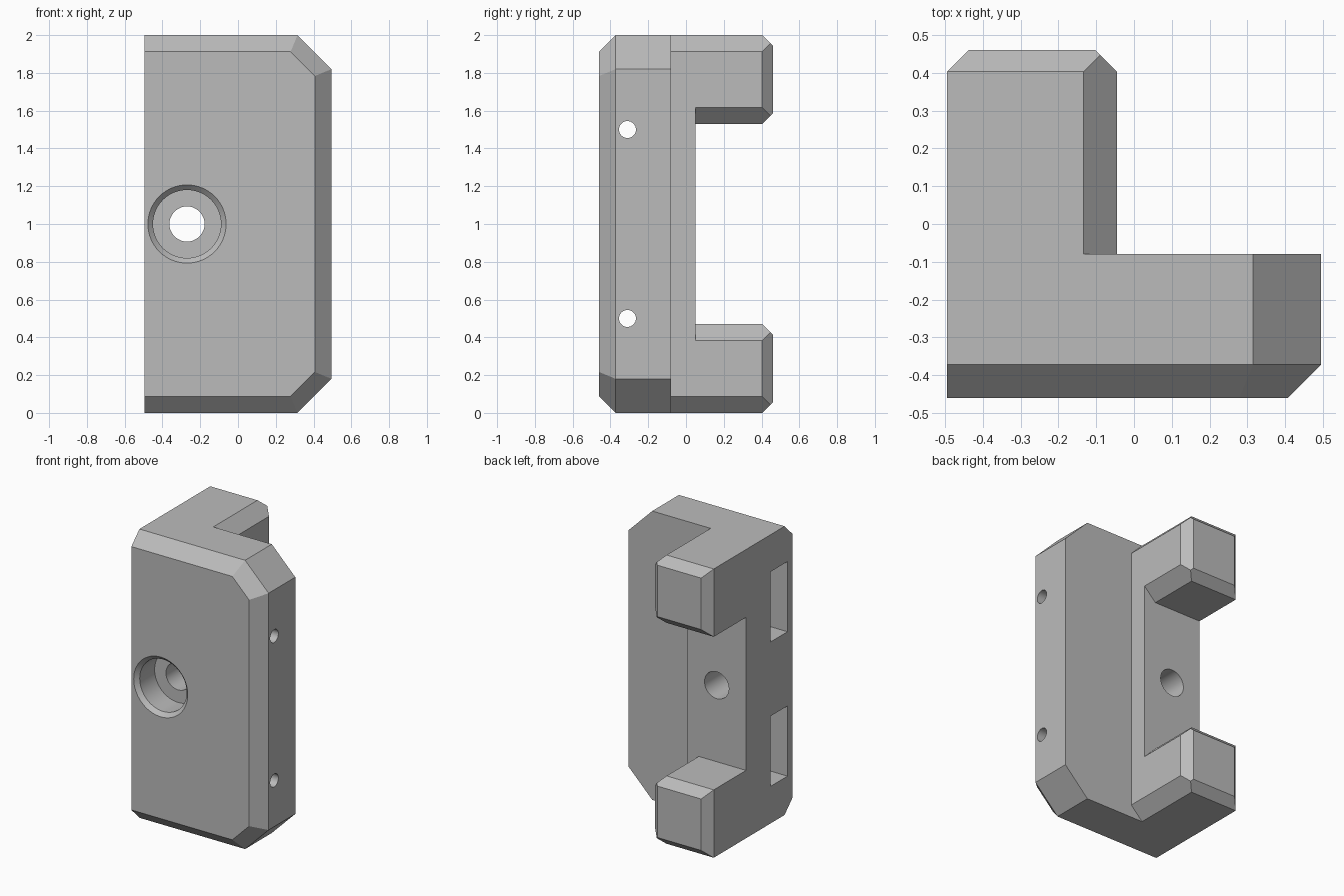
import bpy
import bmesh
from math import pi, sqrt
from mathutils import Matrix, Vector

start_cube = bpy.data.objects.get("Cube")
if start_cube:
    bpy.data.objects.remove(start_cube, do_unlink=True)

LEFT, RIGHT, FRONT, BACK, TOP = -0.495, 0.495, -0.46, 0.46, 2.0
BODY_BACK, WEB_BACK, ARM_RIGHT = -0.08, 0.05, -0.045
BEVEL, CORNER, TIP = 0.088, 0.18, 0.057
PIN_Y = -0.31

grey = bpy.data.materials.new("matte_grey")
grey.use_nodes = True
grey.diffuse_color = (0.5, 0.5, 0.5, 1)
grey.node_tree.nodes["Principled BSDF"].inputs["Base Color"].default_value = (0.5, 0.5, 0.5, 1)


def finish(bm, name):
    bmesh.ops.recalc_face_normals(bm, faces=bm.faces[:])
    mesh = bpy.data.meshes.new(name)
    bm.to_mesh(mesh)
    bm.free()
    mesh.materials.append(grey)
    ob = bpy.data.objects.new(name, mesh)
    bpy.context.collection.objects.link(ob)
    return ob


def box(name, xs, ys, zs, cuts=()):
    """Box between bounds, trimmed by planes given as (point, outward normal)."""
    bm = bmesh.new()
    bmesh.ops.create_cube(bm, size=1)
    lo, hi = (Vector(v) for v in zip(xs, ys, zs))
    for v in bm.verts:
        v.co = [lo[i] if v.co[i] < 0 else hi[i] for i in range(3)]
    for point, normal in cuts:
        bmesh.ops.bisect_plane(bm, geom=bm.verts[:] + bm.edges[:] + bm.faces[:],
                               plane_co=point, plane_no=Vector(normal).normalized(),
                               clear_outer=True)
        rim = [e for e in bm.edges if e.is_boundary]
        if rim:
            bmesh.ops.contextual_create(bm, geom=rim)
    return finish(bm, name)


def combine(target, tool, operation):
    mod = target.modifiers.new(operation.lower(), 'BOOLEAN')
    mod.operation, mod.solver, mod.object = operation, 'EXACT', tool
    bpy.context.view_layer.objects.active = target
    bpy.ops.object.modifier_apply(modifier=mod.name)
    bpy.data.objects.remove(tool, do_unlink=True)


# Main plate with bevelled front edges and clipped right corners
plate_cuts = [((RIGHT - BEVEL, FRONT, 1), (1, -1, 0))]
for s in (-1, 1):
    edge = 1 + s
    plate_cuts += [
        ((0, FRONT, edge - s * BEVEL), (0, -1, s)),
        ((RIGHT - CORNER, 0, edge), (1, 0, s)),
        ((RIGHT - CORNER - BEVEL * sqrt(2), FRONT, edge), (1, -sqrt(2), s)),
    ]
bracket = box("bracket_body", (LEFT, RIGHT), (FRONT, BODY_BACK), (0, TOP), plate_cuts)

# Web behind the plate, between the two arms
combine(bracket, box("web", (LEFT, ARM_RIGHT), (-0.2, WEB_BACK), (0.2, 1.8)), 'UNION')

# Upper and lower arms with bevelled inner edges and tips
for z0, z1 in ((0, 0.47), (1.53, TOP)):
    arm_cuts = [((LEFT + TIP, BACK, 0), (-1, 1, 0)), ((ARM_RIGHT - TIP, BACK, 0), (1, 1, 0))]
    for s, z in ((-1, z0), (1, z1)):
        arm_cuts += [((ARM_RIGHT - BEVEL, 0, z), (1, 0, s)),
                     ((0, BACK, z - s * TIP), (0, 1, s))]
    combine(bracket, box("arm", (LEFT, ARM_RIGHT), (-0.2, BACK), (z0, z1), arm_cuts), 'UNION')

# Counterbored screw hole, turned around the y axis
bm = bmesh.new()
profile = [(0, -0.5), (0.247, -0.5), (0.18, -0.433), (0.18, -0.27),
           (0.093, -0.27), (0.093, 0.2), (0, 0.2)]
verts = [bm.verts.new((r, y, 0)) for r, y in profile]
edges = [bm.edges.new(pair) for pair in zip(verts, verts[1:])]
bmesh.ops.spin(bm, geom=verts + edges, cent=(0, 0, 0), axis=(0, 1, 0),
               angle=2 * pi, steps=64)
bmesh.ops.remove_doubles(bm, verts=bm.verts[:], dist=0.0001)
bmesh.ops.translate(bm, verts=bm.verts[:], vec=(-0.27, 0, 1))
combine(bracket, finish(bm, "screw_cutter"), 'DIFFERENCE')

# Side slots, each with a pin hole through to the right side
for z in (0.5, 1.5):
    combine(bracket, box("slot_cutter", (-0.6, -0.28), (PIN_Y - 0.094, PIN_Y + 0.094),
                         (z - 0.243, z + 0.243)), 'DIFFERENCE')
    bm = bmesh.new()
    bmesh.ops.create_cone(bm, cap_ends=True, segments=32, radius1=0.045, radius2=0.045, depth=1,
                          matrix=Matrix.Translation((0.1, PIN_Y, z)) @ Matrix.Rotation(pi / 2, 4, 'Y'))
    combine(bracket, finish(bm, "pin_cutter"), 'DIFFERENCE')

bpy.ops.object.select_all(action='DESELECT')
bracket.select_set(True)
bpy.context.view_layer.objects.active = bracket
bpy.ops.object.shade_smooth_by_angle(angle=pi / 9)
